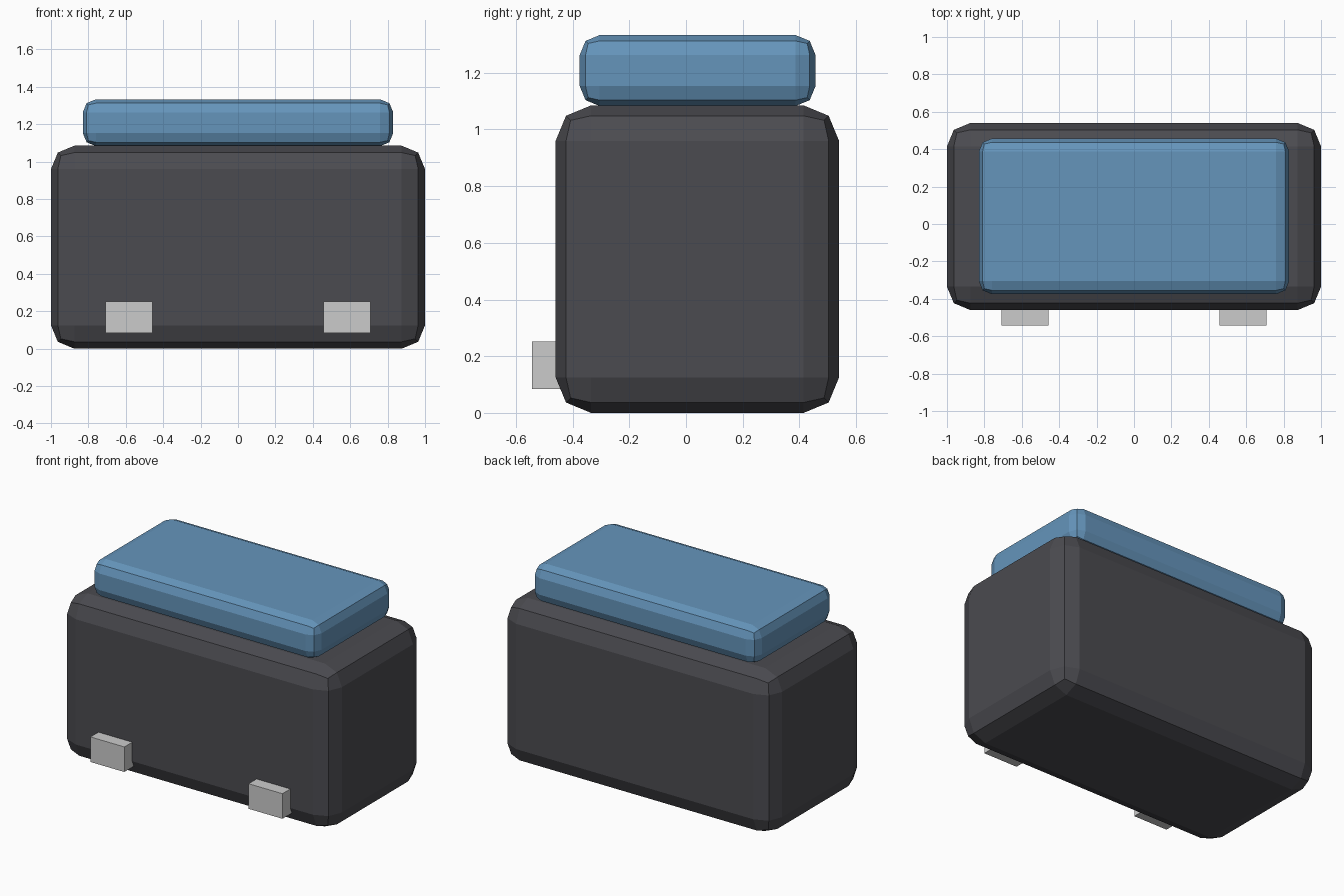
import bpy

if "Cube" in bpy.data.objects:
    bpy.data.objects.remove(bpy.data.objects["Cube"])


def make_material(name, rgb):
    mat = bpy.data.materials.new(name)
    mat.diffuse_color = (*rgb, 1)
    mat.use_nodes = True
    mat.node_tree.nodes["Principled BSDF"].inputs["Base Color"].default_value = mat.diffuse_color
    return mat


def box(name, lo, hi, mat=None, bevel=0):
    centre = [(a + b) / 2 for a, b in zip(lo, hi)]
    bpy.ops.mesh.primitive_cube_add(size=1, location=centre)
    ob = bpy.context.object
    ob.name = name
    ob.scale = [b - a for a, b in zip(lo, hi)]
    bpy.ops.object.transform_apply(location=False, rotation=False, scale=True)
    if bevel:
        mod = ob.modifiers.new("rounded_edges", 'BEVEL')
        mod.width = bevel
        mod.segments = 2
        mod.limit_method = 'NONE'
    if mat:
        ob.data.materials.append(mat)
    return ob


dark = make_material("dark_grey", (0.07, 0.07, 0.08))
blue = make_material("blue", (0.13, 0.30, 0.50))

# Main block and the pad resting on it
box("body", (-1, -0.46, 0), (1, 0.54, 1.085), dark, 0.125)
box("top_pad", (-0.83, -0.375, 1.083), (0.83, 0.457, 1.333), blue, 0.07)

# Two small blocks on the front, partly sunk into the body
for side, x in (("left", -0.583), ("right", 0.583)):
    box(side + "_front_block", (x - 0.125, -0.543, 0.085), (x + 0.125, -0.377, 0.252))
